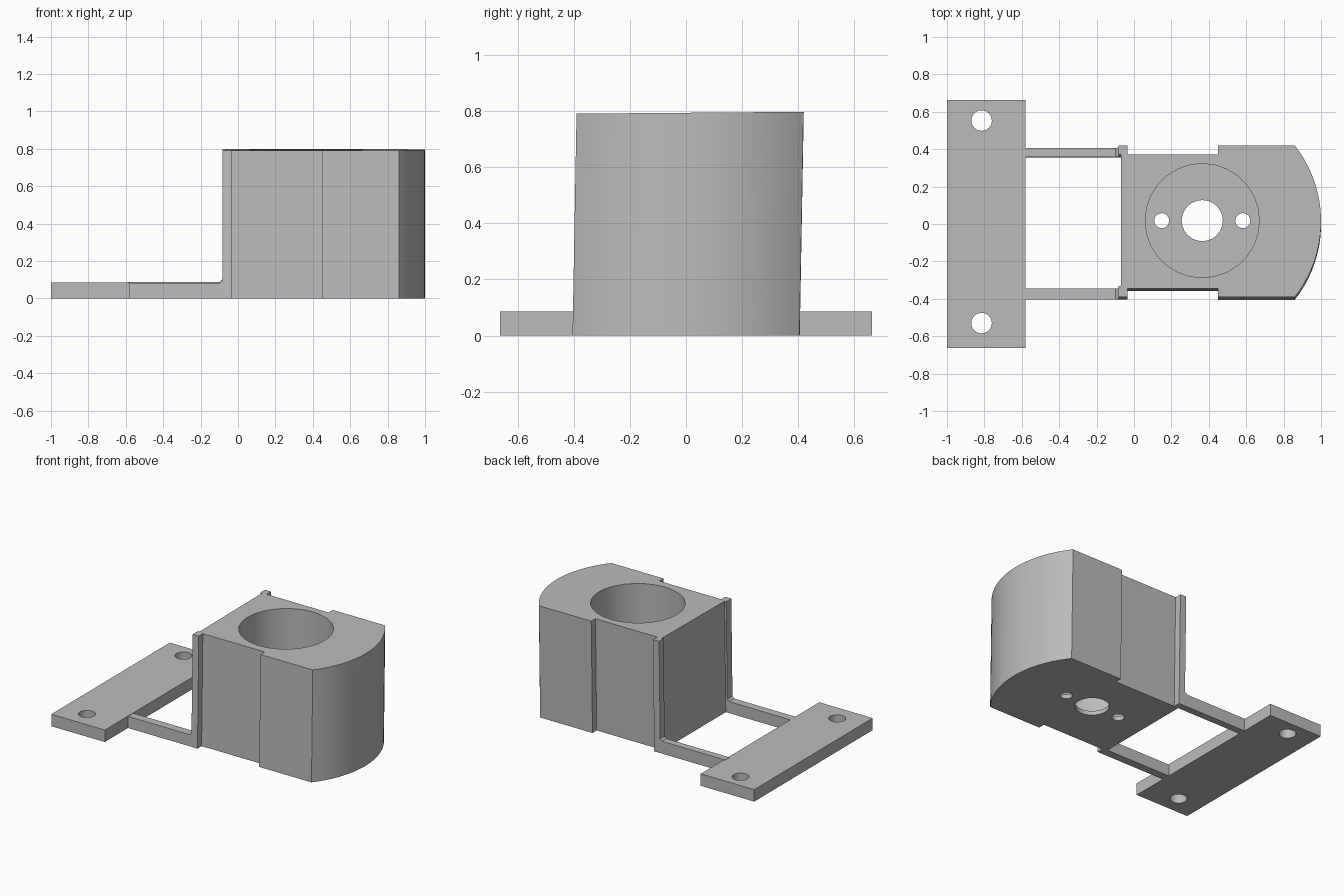
import bpy, bmesh
from math import sin, cos, asin
from mathutils import Matrix, Vector

if "Cube" in bpy.data.objects:
    bpy.data.objects.remove(bpy.data.objects["Cube"], do_unlink=True)

grey = bpy.data.materials.new("plain grey")
grey.use_nodes = True
grey.diffuse_color = (0.5, 0.5, 0.5, 1)
grey.node_tree.nodes["Principled BSDF"].inputs["Base Color"].default_value = (0.5, 0.5, 0.5, 1)

HEIGHT, PLATE_TOP, FLOOR = 0.795, 0.085, 0.03
LEAN, TILT = 0.018, 0.008   # slight skew of the housing and its top


def add_prism(name, points, direction, skew=True):
    """Extrude a closed outline along a vector."""
    bm = bmesh.new()
    face = bm.faces.new([bm.verts.new(p) for p in points])
    new = bmesh.ops.extrude_face_region(bm, geom=[face])["geom"]
    bmesh.ops.translate(bm, vec=Vector(direction),
                        verts=[v for v in new if isinstance(v, bmesh.types.BMVert)])
    bmesh.ops.recalc_face_normals(bm, faces=bm.faces)
    for v in bm.verts:
        if skew:
            y, z = v.co.y, v.co.z
            v.co.y += LEAN * z
            if z > 0:
                v.co.z += TILT * y
    mesh = bpy.data.meshes.new(name)
    bm.to_mesh(mesh)
    bm.free()
    mesh.materials.append(grey)
    obj = bpy.data.objects.new(name, mesh)
    bpy.context.collection.objects.link(obj)
    return obj


def activate(obj):
    bpy.ops.object.select_all(action="DESELECT")
    obj.select_set(True)
    bpy.context.view_layer.objects.active = obj


def drill(obj, x, y, radius, bottom=-0.1, sides=24):
    """Cut a vertical round hole from the top down to the given height."""
    bm = bmesh.new()
    bmesh.ops.create_cone(bm, cap_ends=True, segments=sides, radius1=radius,
                          radius2=radius, depth=1 - bottom,
                          matrix=Matrix.Translation((x, y, (1 + bottom) / 2)))
    mesh = bpy.data.meshes.new("hole_cutter")
    bm.to_mesh(mesh)
    bm.free()
    mesh.materials.append(grey)
    cutter = bpy.data.objects.new("hole_cutter", mesh)
    cutter.hide_render = True
    bpy.context.collection.objects.link(cutter)
    mod = obj.modifiers.new("hole", "BOOLEAN")
    mod.operation, mod.solver, mod.object = "DIFFERENCE", "EXACT", cutter
    activate(obj)
    bpy.ops.object.modifier_apply(modifier=mod.name)
    bpy.data.objects.remove(cutter, do_unlink=True)


# Housing: stepped sides and a rounded nose
radius, half_width, inner = 0.656, 0.405, 0.358
sweep = asin(half_width / radius)
outline = [(-0.07, -inner, 0), (0.45, -inner, 0), (0.45, -half_width, 0)]
for i in range(25):
    a = sweep * (i / 12 - 1)
    outline.append((1 - radius + radius * cos(a), radius * sin(a), 0))
outline += [(0.45, half_width, 0), (0.45, inner, 0), (-0.07, inner, 0)]
housing = add_prism("housing", outline, (0, 0, HEIGHT))

# Round pocket, shaft hole and two screw holes in its floor
CX, CY = 0.365, 0.018
drill(housing, CX, CY, 0.305, FLOOR, 28)
drill(housing, CX, CY, 0.11)
for side in (-1, 1):
    drill(housing, CX + side * 0.217, CY, 0.04)

# Arms with upright flanges beside the housing
arm_profile = [(-0.59, 0), (-0.035, 0), (-0.035, HEIGHT), (-0.083, HEIGHT),
               (-0.083, 0.1), (-0.098, PLATE_TOP), (-0.59, PLATE_TOP)]
for name, y, width in (("left_arm", 0.356, 0.05), ("right_arm", -0.404, 0.058)):
    add_prism(name, [(x, y, z) for x, z in arm_profile], (0, width, 0))

# Mounting plate with two screw holes
plate = add_prism("mounting_plate",
                  [(-1, -0.664, 0), (-0.58, -0.664, 0), (-0.58, 0.664, 0), (-1, 0.664, 0)],
                  (0, 0, PLATE_TOP), skew=False)
for y in (-0.53, 0.553):
    drill(plate, -0.815, y, 0.055)

# Smooth the curved walls, keep the corners sharp
for obj in [o for o in bpy.data.objects if o.type == "MESH" and grey.name in o.data.materials]:
    activate(obj)
    bpy.ops.object.shade_smooth_by_angle()
